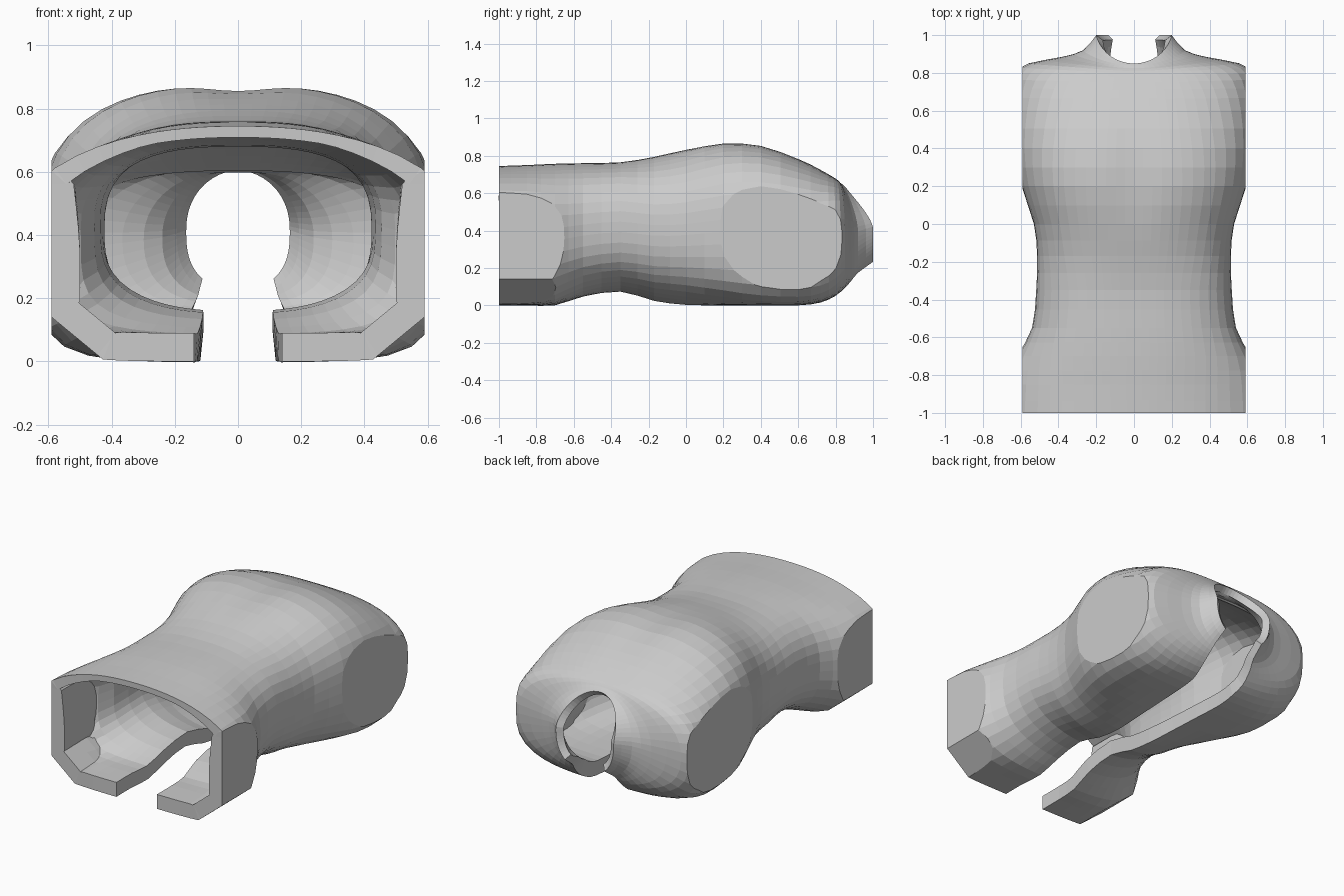
import bpy, bmesh, math
from mathutils import Vector

if "Cube" in bpy.data.objects:
    bpy.data.objects.remove(bpy.data.objects["Cube"])

# Cross-sections along the body:
# y at side, pull-back of y at top, half width, bottom z, top z, top / bottom roundness, half slot
S = [
    (-1.00, 0, .72, .00, .745, 2.2, 5.0, .14),
    (-0.85, 0, .70, .00, .75, 2.2, 4.5, .14),
    (-0.70, 0, .62, .00, .757, 2.4, 3.4, .13),
    (-0.55, 0, .54, .045, .76, 2.6, 2.7, .12),
    (-0.35, 0, .518, .07, .765, 2.6, 2.5, .12),
    (-0.17, 0, .513, .02, .795, 2.5, 2.5, .12),
    (0.00, 0, .53, .00, .838, 2.5, 2.7, .12),
    (0.20, 0, .595, .00, .875, 2.6, 3.6, .13),
    (0.40, 0, .63, .00, .86, 2.6, 5.0, .14),
    (0.60, 0, .638, .00, .785, 2.6, 5.0, .15),
    (0.72, .01, .63, .015, .73, 2.6, 4.0, .15),
    (0.80, .02, .62, .05, .69, 2.6, 3.2, .16),
    (0.85, .04, .56, .09, .67, 2.3, 2.6, .16),
    (0.885, .06, .38, .12, .655, 2.1, 2.4, .16),
    (0.92, .08, .27, .15, .645, 2.0, 2.4, .16),
    (1.00, .15, .20, .19, .635, 2.0, 2.4, .17),
]
CLIP = .59      # flat hip and shoulder planes
N = 26          # points around one half


def spline(t):
    i = min(int(t), len(S) - 2)
    f = t - i
    rows = [S[max(0, min(len(S) - 1, i + k))] for k in (-1, 0, 1, 2)]
    return [.5 * (2 * b + (c - a) * f + (2 * a - 5 * b + 4 * c - d) * f * f
                  + (3 * b - a - 3 * c + d) * f ** 3) for a, b, c, d in zip(*rows)]


def ring(t):
    y, dy, w, zb, zt, nt, nb, s = spline(t)
    h, mid = (zt - zb) / 2, (zt + zb) / 2
    start = math.atan2(-h, s)
    pts = []
    for j in range(N + 1):
        a = start + (math.pi / 2 - start) * j / N
        c, sn = max(0, math.cos(a)), math.sin(a)
        if j == N:
            c = 0
        n = nt if sn > 0 else nb
        r = ((c / w) ** n + (abs(sn) / h) ** n) ** (-1 / n)
        x, z = r * c, mid + r * sn
        up = max(0, sn)
        # shallow groove down the middle of the chest
        if sn > 0:
            z -= .02 * math.exp(-(x / .13) ** 2) * math.exp(-((y - .25) / .25) ** 2)
        # thinner wall at the top of the open front end and at the neck rim
        thin = 1 - .6 * min(1, up * 1.3) * max(0, min(1, (-.3 - y) / .6))
        thin -= .5 * max(0, min(1, (y - .84) / .1))
        pts.append(((x, y - dy * up ** 1.5, z), thin))
    return pts


def flatten(bm, co, no, y_max):
    """Cut a clean edge along a plane and press what lies outside onto it."""
    co, no = Vector(co), Vector(no).normalized()
    faces = [f for f in bm.faces if f.calc_center_median().y < y_max]
    geom = set(faces)
    for f in faces:
        geom.update(f.edges)
        geom.update(f.verts)
    bmesh.ops.bisect_plane(bm, geom=list(geom), dist=1e-4, plane_co=co, plane_no=no)
    for v in bm.verts:
        d = (v.co - co).dot(no)
        if d > 0 and v.co.y < y_max:
            v.co -= no * d


# Half skin of the torso, from slot edge up to the centre line
STEPS = 2
rings = [ring(i / STEPS) for i in range((len(S) - 1) * STEPS + 1)]
bm = bmesh.new()
wall = bm.verts.layers.deform.new()
grid = []
for r in rings:
    row = []
    for p, thin in r:
        v = bm.verts.new(p)
        v[wall][0] = thin
        row.append(v)
    grid.append(row)
for a, b in zip(grid, grid[1:]):
    for j in range(N):
        bm.faces.new((a[j], b[j], b[j + 1], a[j + 1]))

# Flat planes at the hips and armholes, then the chamfered lower hip corner
flatten(bm, (CLIP, 0, 0), (1, 0, 0), 9)
flatten(bm, (.42, 0, 0), (.14, 0, -.17), -.4)

me = bpy.data.meshes.new("torso_shell")
bm.to_mesh(me)
bm.free()
torso = bpy.data.objects.new("torso_shell", me)
bpy.context.collection.objects.link(torso)
torso.vertex_groups.new(name="wall")

# Mirror to the other side, then give the skin its wall
mir = torso.modifiers.new("mirror", 'MIRROR')
mir.use_clip = True
sol = torso.modifiers.new("wall", 'SOLIDIFY')
sol.thickness = .09
sol.offset = -1
sol.vertex_group = "wall"
